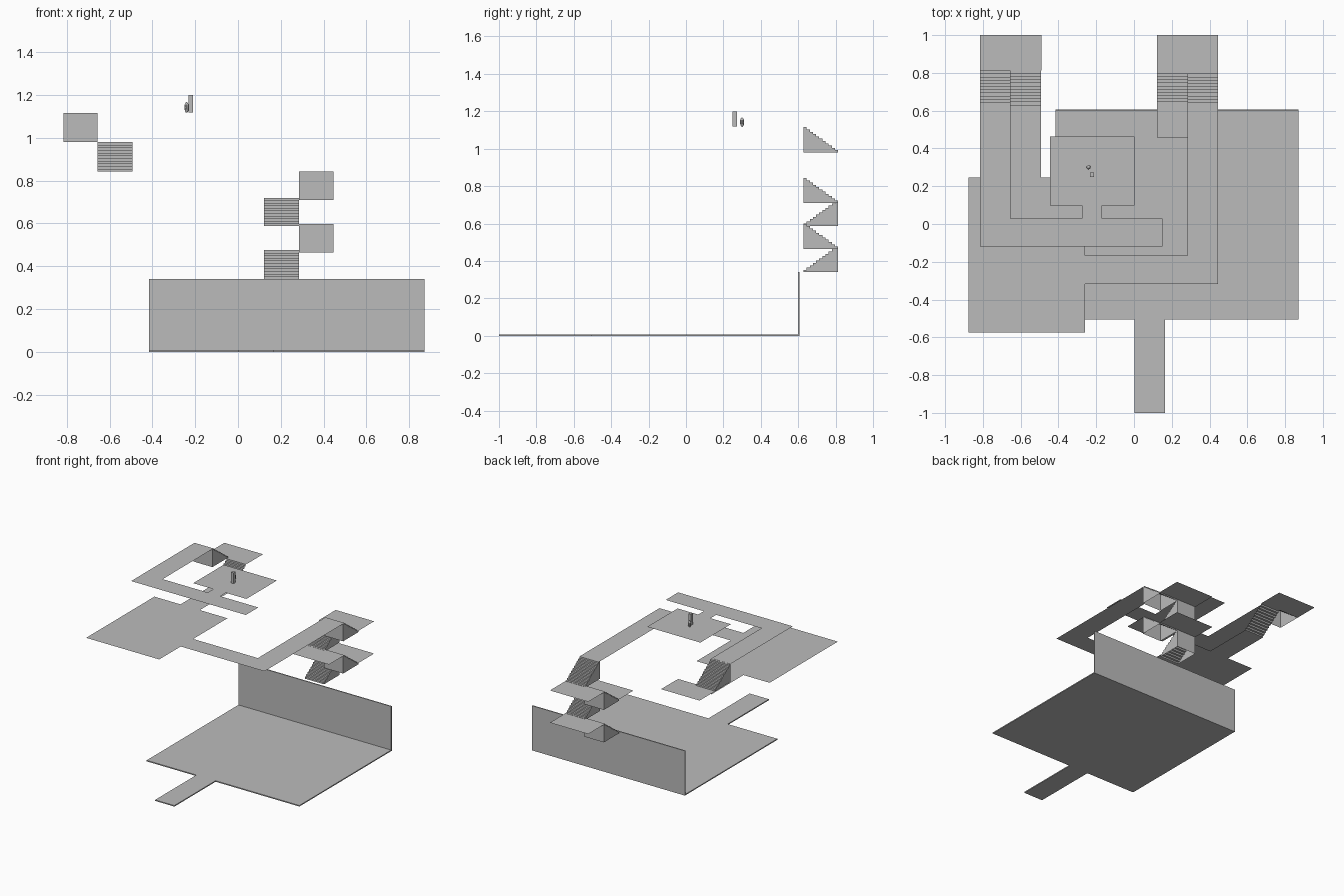
import bpy, bmesh

if "Cube" in bpy.data.objects:
    bpy.data.objects.remove(bpy.data.objects["Cube"])

grey = bpy.data.materials.new("plain_grey")
grey.diffuse_color = (0.5, 0.5, 0.5, 1)
grey.use_nodes = True
grey.node_tree.nodes["Principled BSDF"].inputs["Base Color"].default_value = grey.diffuse_color


def finish(name, bm):
    mesh = bpy.data.meshes.new(name)
    bm.to_mesh(mesh)
    bm.free()
    mesh.materials.append(grey)
    obj = bpy.data.objects.new(name, mesh)
    bpy.context.collection.objects.link(obj)
    return obj


def sheet(name, outline, z, thick=0):
    """Flat floor from a counter-clockwise outline, optionally extruded upward."""
    bm = bmesh.new()
    face = bm.faces.new([bm.verts.new((x, y, z)) for x, y in outline])
    if thick:
        top = bmesh.ops.extrude_face_region(bm, geom=[face], use_keep_orig=True)
        verts = [v for v in top["geom"] if isinstance(v, bmesh.types.BMVert)]
        bmesh.ops.translate(bm, verts=verts, vec=(0, 0, thick))
        bmesh.ops.recalc_face_normals(bm, faces=bm.faces)
    return finish(name, bm)


def rect(x0, x1, y0, y1):
    return [(x0, y0), (x1, y0), (x1, y1), (x0, y1)]


Y_FRONT, Y_BACK, STEPS = 0.628, 0.813, 11


def stairs(name, x0, x1, z0, z1, to_back, sides=True):
    """Stepped sheet with optional side and end walls, open underneath."""
    start, end = (Y_FRONT, Y_BACK) if to_back else (Y_BACK, Y_FRONT)
    dy, dz = (end - start) / STEPS, (z1 - z0) / STEPS
    prof = [(start, z0)]
    for i in range(STEPS):
        prof.append((start + i * dy, z0 + (i + 1) * dz))
        prof.append((start + (i + 1) * dy, z0 + (i + 1) * dz))
    if sides:
        prof.append((end, z0))
    bm = bmesh.new()
    a = [bm.verts.new((x0, y, z)) for y, z in prof]
    b = [bm.verts.new((x1, y, z)) for y, z in prof]
    for i in range(len(prof) - 1):
        q = [a[i], b[i], b[i + 1], a[i + 1]]
        bm.faces.new(q if to_back else q[::-1])
    if sides:
        bm.faces.new(a if to_back else a[::-1])
        bm.faces.new(b[::-1] if to_back else b)
    return finish(name, bm)


# Ground floor with entrance walkway, and the back wall
sheet("ground_floor", [(-0.415, -0.505), (0.003, -0.505), (0.003, -1), (0.165, -1),
                       (0.165, -0.505), (0.87, -0.505), (0.87, 0.605), (-0.415, 0.605)], 0, 0.008)
sheet("back_wall", rect(-0.415, 0.87, 0.598, 0.606), 0.0, 0.34)

# Right stair tower
XA, XB, XC = 0.122, 0.284, 0.445
stairs("right_flight_1", XA, XB, 0.34, 0.475, True)
stairs("right_flight_2", XB, XC, 0.465, 0.598, False)
stairs("right_flight_3", XA, XB, 0.587, 0.72, True)
stairs("right_flight_4", XB, XC, 0.71, 0.843, False)
sheet("right_landing_1", rect(XA, XC, 0.81, 1), 0.475)
sheet("right_landing_2", rect(XA, XC, 0.458, 0.63), 0.598)
sheet("right_landing_3", rect(XA, XC, 0.81, 1), 0.72)

# Middle level: corridor, large room and passage to the left stairs
sheet("middle_floor", [(-0.875, -0.575), (-0.26, -0.575), (-0.26, -0.317), (XC, -0.317),
                       (XC, 0.63), (XB, 0.63), (XB, -0.167), (-0.26, -0.167),
                       (-0.26, 0.245), (-0.493, 0.245), (-0.493, 0.63), (-0.655, 0.63),
                       (-0.655, 0.245), (-0.875, 0.245)], 0.843)

# Left stair tower
stairs("left_flight_1", -0.655, -0.493, 0.843, 0.98, True, sides=False)
stairs("left_flight_2", -0.815, -0.655, 0.98, 1.115, False)
sheet("left_landing", rect(-0.815, -0.49, 0.813, 1), 0.98)

# Top level: corridor, doorway neck and small room
sheet("top_floor", [(-0.815, -0.12), (0.15, -0.12), (0.15, 0.03), (-0.17, 0.03),
                    (-0.17, 0.097), (0.003, 0.097), (0.003, 0.463), (-0.445, 0.463),
                    (-0.445, 0.097), (-0.275, 0.097), (-0.275, 0.03), (-0.655, 0.03),
                    (-0.655, 0.63), (-0.815, 0.63)], 1.117)

# Small markers standing in the top room
sheet("tall_post", rect(-0.232, -0.211, 0.248, 0.272), 1.118, 0.082)
bpy.ops.mesh.primitive_uv_sphere_add(segments=10, ring_count=8, radius=1, location=(-0.24, 0.3, 1.142))
egg = bpy.context.object
egg.name = "short_rounded_post"
egg.scale = (0.011, 0.011, 0.025)
egg.data.materials.append(grey)
bpy.ops.object.shade_smooth_by_angle()
